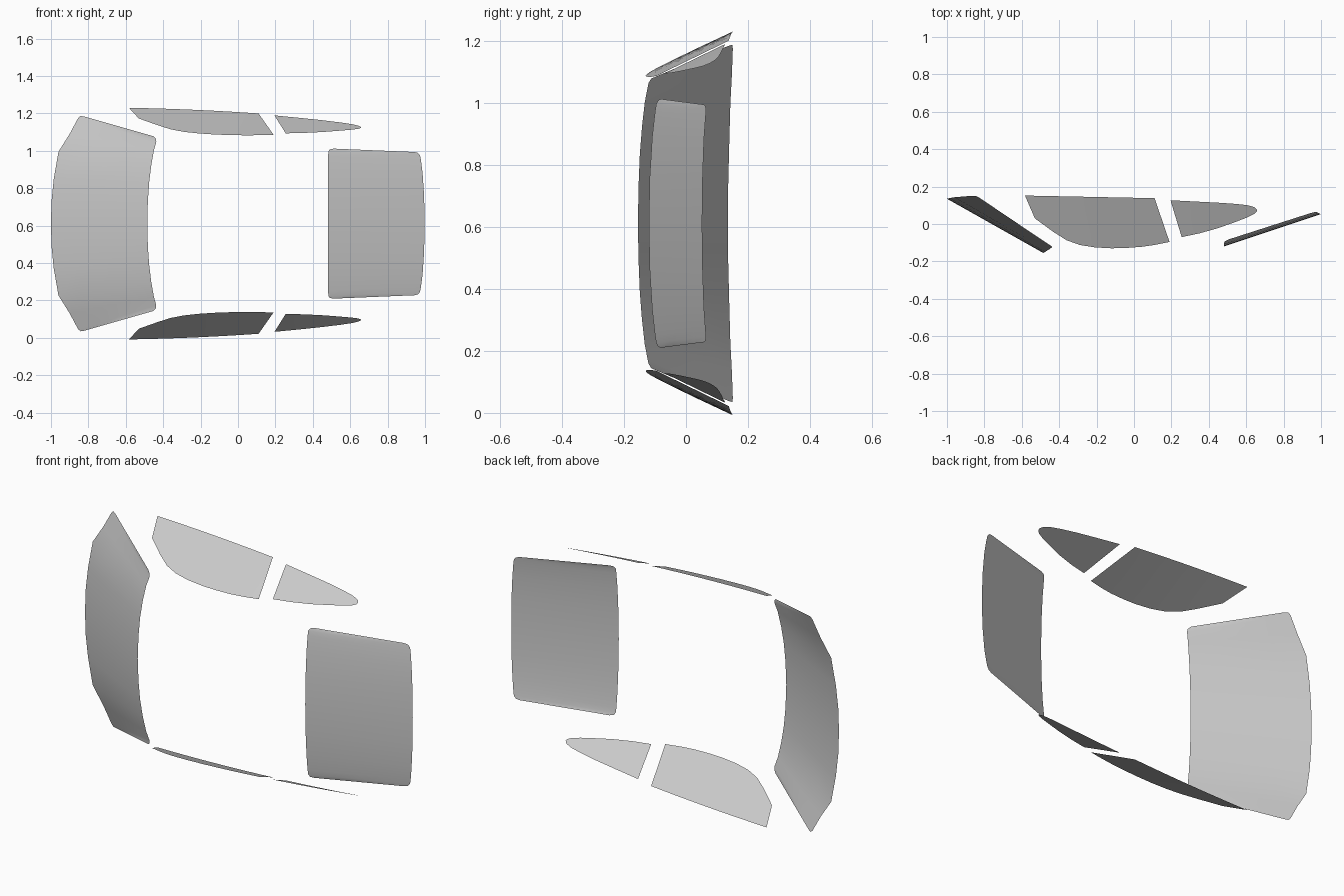
import bpy

if "Cube" in bpy.data.objects:
    bpy.data.objects.remove(bpy.data.objects["Cube"])

MID = 0.611   # symmetry plane in z


def loft(name, rail_a, rail_b, rows=4):
    """Smooth single-sheet glass panel between two rails of equal length."""
    n = len(rail_a)
    verts, faces = [], []
    for a, b in zip(rail_a, rail_b):
        for r in range(rows + 1):
            t = r / rows
            verts.append([p + (q - p) * t for p, q in zip(a, b)])
    w = rows + 1
    for i in range(n - 1):
        for r in range(rows):
            k = i * w + r
            faces.append((k, k + 1, k + w + 1, k + w))
    me = bpy.data.meshes.new(name)
    me.from_pydata(verts, [], faces)
    me.shade_smooth()
    ob = bpy.data.objects.new(name, me)
    bpy.context.collection.objects.link(ob)
    return ob


def mirrored(half):
    """Half rail (x, y, distance from middle) -> full rail across the car."""
    low = [(x, y, MID - d) for x, y, d in reversed(half)]
    return low + [(x, y, MID + d) for x, y, d in half[1:]]


# Windshield: curved lower and upper edges with rounded corners
loft("windshield",
     mirrored([(-1.0, .135, 0), (-.997, .136, .12), (-.985, .139, .24),
               (-.96, .143, .384), (-.90, .148, .48), (-.855, .151, .564),
               (-.842, .149, .576), (-.82, .136, .572)]),
     mirrored([(-.485, -.155, 0), (-.482, -.153, .12), (-.475, -.149, .22),
               (-.464, -.142, .31), (-.45, -.133, .39), (-.437, -.124, .437),
               (-.438, -.121, .452), (-.452, -.112, .467)]))

# Rear window: gently bowed rounded rectangle
loft("rear_window",
     mirrored([(.482, -.12, 0), (.482, -.117, .15), (.482, -.109, .28),
               (.482, -.10, .36), (.483, -.096, .385), (.49, -.09, .397),
               (.51, -.081, .401)]),
     mirrored([(.998, .052, 0), (.995, .054, .15), (.987, .058, .27),
               (.978, .063, .34), (.973, .065, .365), (.962, .063, .378),
               (.943, .058, .383)]))


# Side windows: both sides share one leaning, slightly curved surface
def side_rail(points, side):
    return [(x, y, MID + side * (.531 + .465 * y - .052 * x - .038 * x * x))
            for x, y in points]


front_top = [(-.583 + .693 * i / 9, .152 - .014 * i / 9) for i in range(10)]
front_low = [(-.53, .03), (-.43, -.043), (-.36, -.087), (-.29, -.112),
             (-.21, -.125), (-.12, -.13), (-.04, -.128), (.04, -.122),
             (.11, -.112), (.19, -.096)]
rear_top = [(.195, .127), (.33, .12), (.45, .114), (.55, .107), (.61, .1),
            (.645, .09), (.658, .077)]
rear_low = [(.255, -.07), (.35, -.05), (.45, -.022), (.54, .01), (.60, .033),
            (.64, .052), (.656, .066)]
for side, label in ((1, "left"), (-1, "right")):
    loft("front_side_window_" + label,
         side_rail(front_top, side), side_rail(front_low, side))
    loft("rear_side_window_" + label,
         side_rail(rear_top, side), side_rail(rear_low, side))
